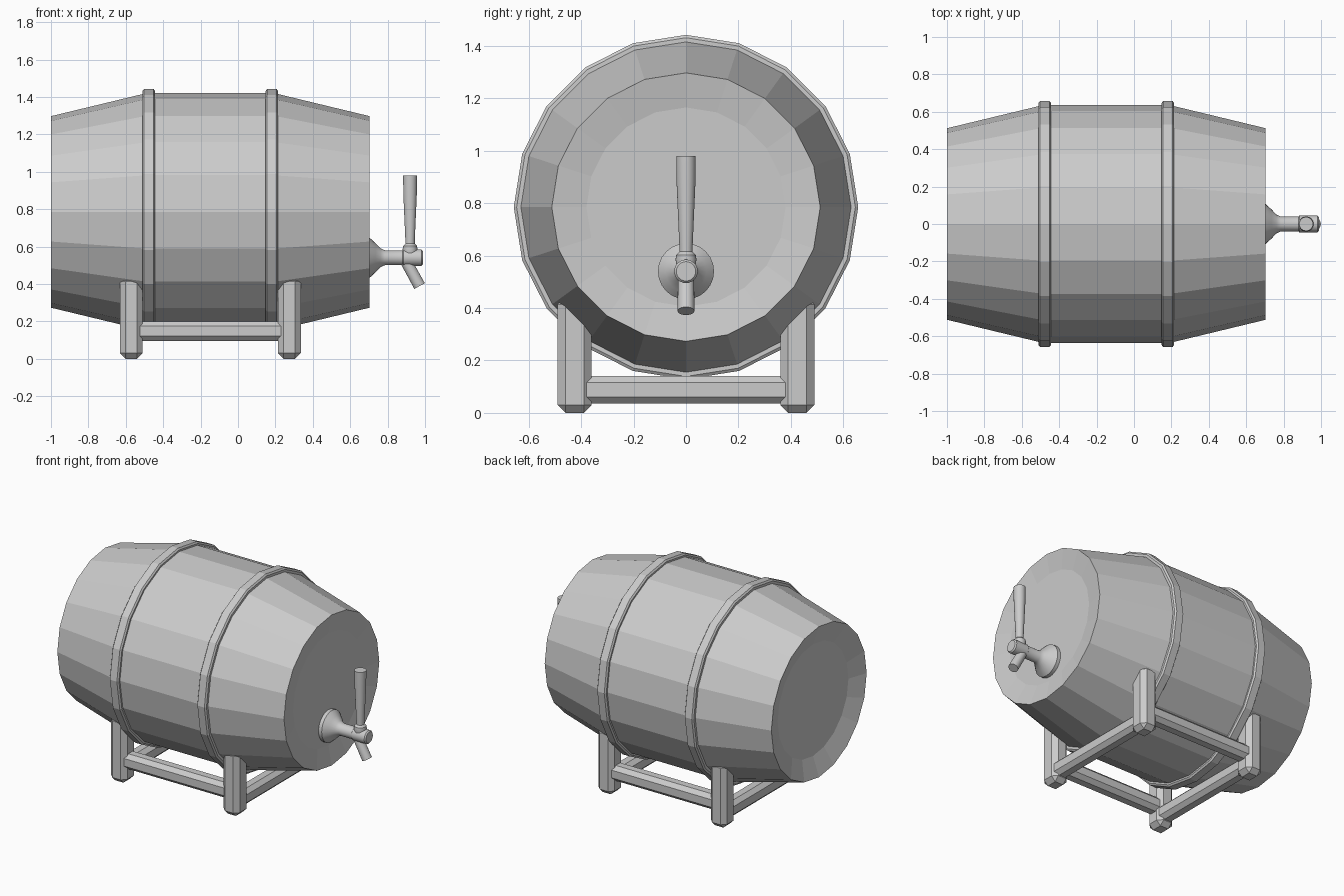
import bpy, bmesh, math
from mathutils import Vector

if "Cube" in bpy.data.objects:
    bpy.data.objects.remove(bpy.data.objects["Cube"])


def finish(name, bm, smooth=False):
    bmesh.ops.remove_doubles(bm, verts=bm.verts, dist=1e-5)
    bmesh.ops.recalc_face_normals(bm, faces=bm.faces)
    me = bpy.data.meshes.new(name)
    bm.to_mesh(me)
    bm.free()
    ob = bpy.data.objects.new(name, me)
    bpy.context.collection.objects.link(ob)
    if smooth:
        bpy.context.view_layer.objects.active = ob
        ob.select_set(True)
        bpy.ops.object.shade_smooth_by_angle(angle=math.radians(35))
        ob.select_set(False)
    return ob


def lathe(name, profile, origin, axis, sides, smooth=False, closed=False):
    """Revolve (distance along axis, radius) points around an axis."""
    bm = bmesh.new()
    rot = Vector((0, 0, 1)).rotation_difference(Vector(axis))
    rings = []
    for d, r in profile:
        ring = []
        for i in range(sides):
            a = 2 * math.pi * i / sides
            p = Vector((r * math.cos(a), r * math.sin(a), d))
            ring.append(bm.verts.new(Vector(origin) + rot @ p))
        rings.append(ring)
    pairs = list(zip(rings, rings[1:]))
    if closed:
        pairs.append((rings[-1], rings[0]))
    for a, b in pairs:
        for i in range(sides):
            j = (i + 1) % sides
            bm.faces.new((a[i], a[j], b[j], b[i]))
    if not closed:
        bm.faces.new(rings[0])
        bm.faces.new(rings[-1])
    return finish(name, bm, smooth)


def beam(name, center, size, chamfer):
    bm = bmesh.new()
    bmesh.ops.create_cube(bm, size=1)
    for v in bm.verts:
        v.co = Vector(center) + Vector([c * s for c, s in zip(v.co, size)])
    bmesh.ops.bevel(bm, geom=bm.edges[:], offset=chamfer, segments=1,
                    affect='EDGES')
    return finish(name, bm)


MID_X, MID_Z = -0.148, 0.785

# barrel body with recessed heads
lathe("barrel", [(-0.955, 0.38), (-1.0, 0.512), (-0.49, 0.635),
                 (0.194, 0.635), (0.704, 0.512), (0.68, 0.38)],
      (0, 0, MID_Z), (1, 0, 0), 20)

# two chamfered hoops
for side, label in ((-1, "back"), (1, "front")):
    x = MID_X + side * 0.329
    lathe(label + "_hoop", [(-0.034, 0.6), (-0.034, 0.646), (-0.026, 0.657),
                            (0.026, 0.657), (0.034, 0.646), (0.034, 0.6)],
          (x, 0, MID_Z), (1, 0, 0), 20, closed=True)

# stand: four legs, two low cross rails, two side rails
for sx, lx in ((-1, "back"), (1, "front")):
    x = MID_X + sx * 0.423
    for sy, ly in ((-1, "right"), (1, "left")):
        beam(f"{lx}_{ly}_leg", (x, sy * 0.425, 0.222), (0.122, 0.13, 0.444), 0.03)
    beam(lx + "_cross_rail", (x, 0, 0.088), (0.1, 0.84, 0.106), 0.026)
for sy, ly in ((-1, "right"), (1, "left")):
    beam(ly + "_side_rail", (MID_X, sy * 0.425, 0.148), (0.84, 0.1, 0.104), 0.026)

# tap flange and pipe
TAP_Z = 0.54
lathe("tap_pipe", [(0.675, 0.107), (0.704, 0.107), (0.735, 0.078),
                   (0.762, 0.05), (0.785, 0.04), (0.89, 0.04)],
      (0, 0, TAP_Z), (1, 0, 0), 24, True)

# tap valve body
lathe("tap_body", [(0.878, 0.038), (0.884, 0.045), (0.98, 0.045),
                   (0.988, 0.037)],
      (0, 0, TAP_Z), (1, 0, 0), 24, True)

# tap handle with its rounded collar
lathe("tap_handle", [(0.56, 0.036), (0.585, 0.04), (0.603, 0.037),
                     (0.615, 0.025), (0.63, 0.025), (0.88, 0.036),
                     (0.98, 0.037)],
      (0.92, 0, 0), (0, 0, 1), 24, True)

# angled spout
lathe("tap_spout", [(0, 0.031), (0.16, 0.032)],
      (0.894, 0, 0.529), (0.48, 0, -0.877), 24, True)
